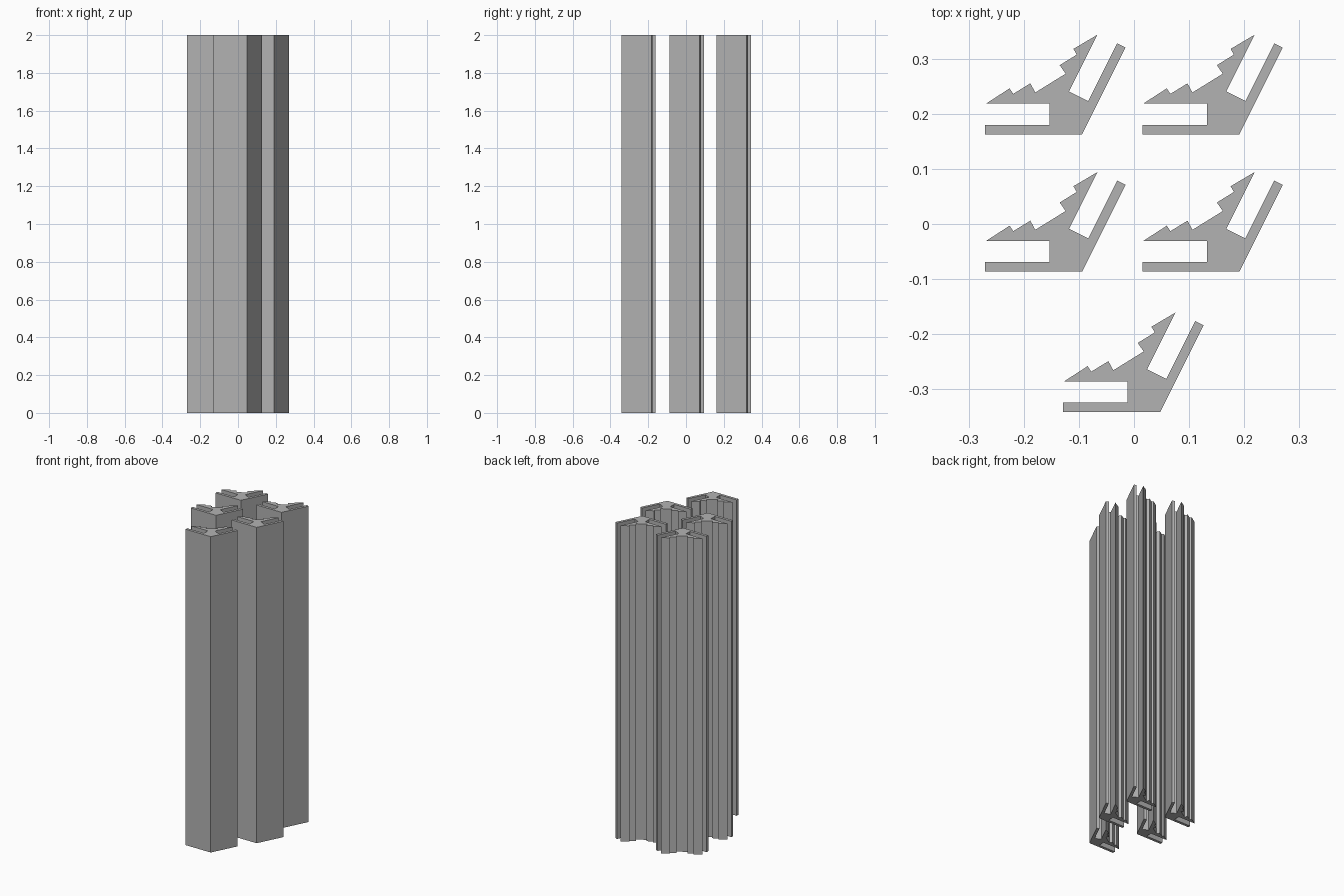
import bpy, bmesh, math
from mathutils import Vector

if "Cube" in bpy.data.objects:
    bpy.data.objects.remove(bpy.data.objects["Cube"])

HEIGHT = 2.0
BISECTOR = math.radians(121.72)  # symmetry line between the two legs

grey = bpy.data.materials.new("plain grey")
grey.diffuse_color = (0.45, 0.45, 0.45, 1)
grey.use_nodes = True
grey.node_tree.nodes["Principled BSDF"].inputs["Base Color"].default_value = grey.diffuse_color

# Half of the cross-section: outer corner, leg, slot, fin and notches
half = [(-.176, 0), (-.176, .0172), (-.059, .0172), (-.059, .056), (-.174, .056),
        (-.1315, .0835), (-.125, .0735), (-.094, .0925), (-.085, .076)]


def mirrored(p):
    """Reflect a point across the symmetry line."""
    axis = Vector((math.cos(BISECTOR), math.sin(BISECTOR)))
    v = Vector(p)
    return tuple(2 * v.dot(axis) * axis - v)


profile = [(0, 0)] + half + [mirrored(p) for p in reversed(half)]


def extrusion(name, x, y):
    """Upright bar with the profile, outer corner at x, y."""
    bm = bmesh.new()
    face = bm.faces.new([bm.verts.new((px, py, 0)) for px, py in profile])
    result = bmesh.ops.extrude_face_region(bm, geom=[face])
    top = [g for g in result["geom"] if isinstance(g, bmesh.types.BMVert)]
    bmesh.ops.translate(bm, vec=(0, 0, HEIGHT), verts=top)
    bmesh.ops.recalc_face_normals(bm, faces=bm.faces)
    mesh = bpy.data.meshes.new(name)
    bm.to_mesh(mesh)
    bm.free()
    mesh.materials.append(grey)
    obj = bpy.data.objects.new(name, mesh)
    obj.location = (x, y, 0)
    bpy.context.collection.objects.link(obj)


# Two rows of two bars, and a single bar in front
for row, y in (("back", .1625), ("middle", -.0865)):
    for side, x in (("left", -.094), ("right", .191)):
        extrusion(f"{row}_{side}_corner_bar", x, y)
extrusion("front_corner_bar", .0475, -.3412)
